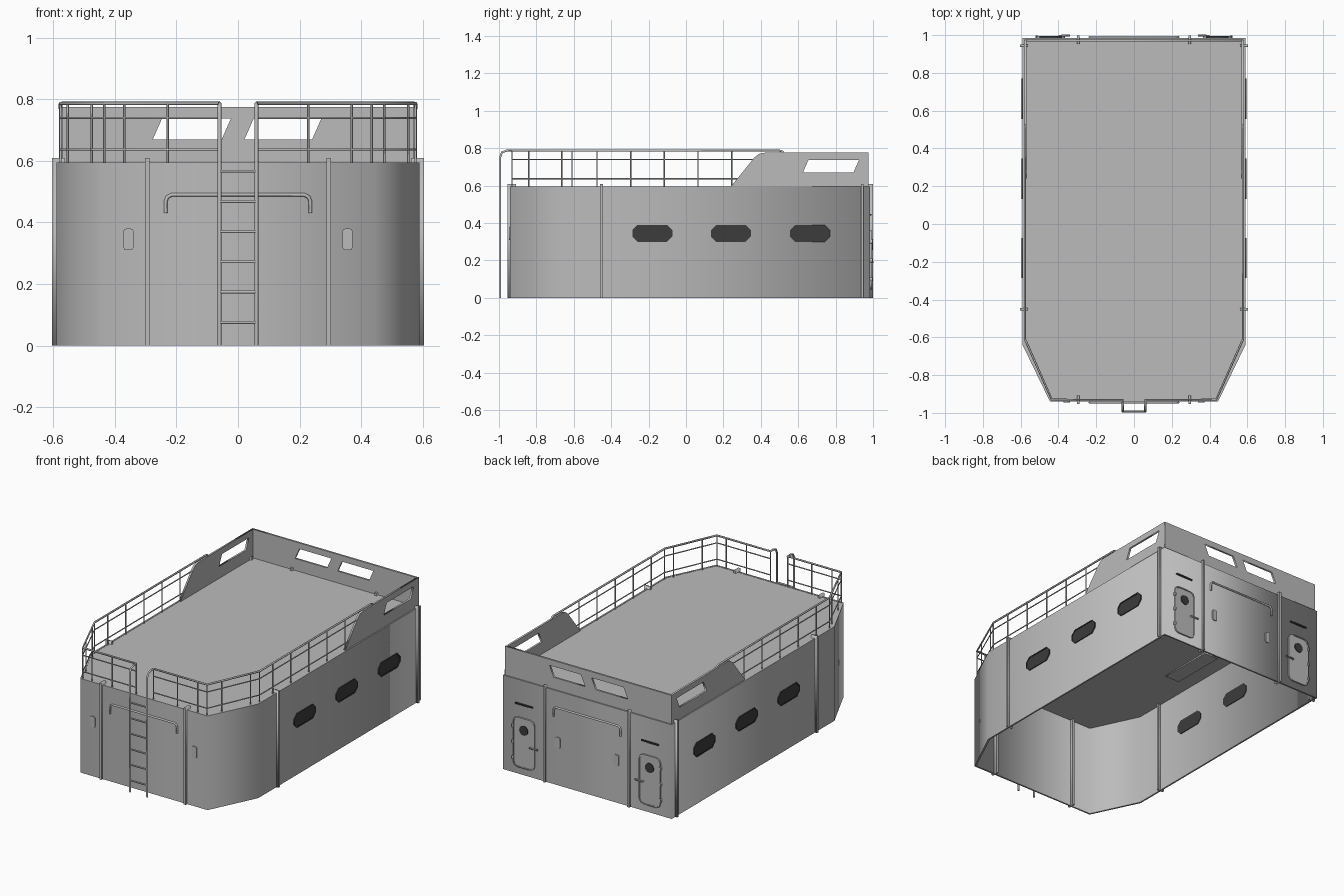
import bpy, math
from mathutils import Matrix, Vector

if "Cube" in bpy.data.objects:
    bpy.data.objects.remove(bpy.data.objects["Cube"])


def material(name, value):
    m = bpy.data.materials.new(name)
    m.use_nodes = True
    colour = (value, value, value, 1)
    m.diffuse_color = colour
    m.node_tree.nodes["Principled BSDF"].inputs["Base Color"].default_value = colour
    return m


GREY = material("hull grey", 0.5)
DARK = material("dark glass", 0.045)

W, FRONT, BACK, DECK = 0.59, -0.94, 0.985, 0.595
RAIL, LOW, MID = 0.787, 0.637, 0.74

# Wall frames: local x runs along the wall, local y is up, local z is outward
FACE_FRONT = Matrix.Translation((0, FRONT, 0)) @ Matrix.Rotation(math.pi / 2, 4, 'X')
FACE_BACK = (Matrix.Translation((0, BACK, 0)) @ Matrix.Rotation(math.pi, 4, 'Z')
             @ Matrix.Rotation(math.pi / 2, 4, 'X'))


def side_face(s):
    """Frame on the side wall, local x always along world +y."""
    return Matrix(((0, 0, s, s * W), (1, 0, 0, 0), (0, 1, 0, 0), (0, 0, 0, 1)))


def curve_mesh(name, loops, mat, dims, **settings):
    cu = bpy.data.curves.new(name, 'CURVE')
    cu.dimensions = dims
    for key, value in settings.items():
        setattr(cu, key, value)
    for pts in loops:
        sp = cu.splines.new('POLY')
        sp.points.add(len(pts) - 1)
        for p, co in zip(sp.points, pts):
            p.co = (*co, 0, 1) if len(co) == 2 else (*co, 1)
        sp.use_cyclic_u = dims == '2D'
    temp = bpy.data.objects.new(name + " path", cu)
    bpy.context.collection.objects.link(temp)
    graph = bpy.context.evaluated_depsgraph_get()
    mesh = bpy.data.meshes.new_from_object(temp.evaluated_get(graph))
    bpy.data.objects.remove(temp)
    mesh.materials.clear()
    mesh.materials.append(mat)
    ob = bpy.data.objects.new(name, mesh)
    bpy.context.collection.objects.link(ob)
    return ob


def panel(name, loops, frame, low, high, mat=GREY):
    """Flat plate from an outline plus holes, between two offsets of a frame."""
    ob = curve_mesh(name, loops, mat, '2D', fill_mode='BOTH', extrude=(high - low) / 2)
    ob.data.transform(frame @ Matrix.Translation((0, 0, (low + high) / 2)))
    if frame.determinant() < 0:
        ob.data.flip_normals()
    return ob


def tube(name, paths, radius, mat=GREY):
    ob = curve_mesh(name, paths, mat, '3D', bevel_depth=radius, bevel_resolution=1,
                    use_fill_caps=True)
    ob.data.shade_smooth()
    return ob


def rect(cx, cy, w, h, cut=0.0):
    """Rectangle with cut corners."""
    a, b = w / 2, h / 2
    if not cut:
        return [(cx - a, cy - b), (cx + a, cy - b), (cx + a, cy + b), (cx - a, cy + b)]
    q = [(a, b - cut), (a - cut * 0.3, b - cut * 0.3), (a - cut, b)]
    quads = [(1, 1, q), (-1, 1, q[::-1]), (-1, -1, q), (1, -1, q[::-1])]
    return [(cx + sx * x, cy + sy * y) for sx, sy, pts in quads for x, y in pts]


def octagon(cx, cy, w, h, c):
    a, b = w / 2, h / 2
    half = [(a, c - b), (a, b - c), (a - c, b), (c - a, b)]
    return [(cx + x, cy + y) for x, y in half + [(-x, -y) for x, y in half]]


def disc(cx, cy, r, n=16):
    return [(cx + r * math.cos(i * math.tau / n), cy + r * math.sin(i * math.tau / n))
            for i in range(n)]


def slanted(x0, x1, lean):
    return [(x0, 0.67), (x1, 0.67), (x1 + lean, 0.738), (x0 + lean, 0.738)]


def outline(inset):
    """Plan of the deckhouse with the front corners cut off."""
    w, f, k = W - inset, FRONT + inset, inset * 0.6
    right = [(w, BACK - inset), (w, -0.64 + k), (0.445 - k, f)]
    return right + [(-x, y) for x, y in right[::-1]]


# House walls, open at the bottom, and the deck
panel("house_walls", [outline(0), outline(0.01)], Matrix(), 0, DECK)
panel("deck", [outline(0.009)], Matrix(), DECK - 0.012, DECK - 0.002)
panel("underside_hatch", [rect(-0.43, 0.02, 0.1, 0.36)], Matrix(), DECK - 0.02, DECK - 0.012)

# Rear bulwark with slanted openings
for s, side in ((1, "left"), (-1, "right")):
    shape = [(0.24, DECK), (0.975, DECK), (0.975, 0.776), (0.42, 0.776), (0.39, 0.77), (0.365, 0.75)]
    panel(side + "_bulwark", [shape, slanted(0.625, 0.895, 0.03)], side_face(s), -0.02, -0.008)
panel("rear_bulwark", [rect(0, (DECK + 0.776) / 2, 1.162, 0.776 - DECK),
                       slanted(-0.241, -0.021, -0.03), slanted(0.053, 0.277, -0.03)],
      FACE_BACK, -0.02, -0.008)

# Vertical frame posts straddling the walls
for s, side in ((1, "left"), (-1, "right")):
    for y, place in ((-0.452, "front"), (0.943, "rear")):
        panel(f"{side}_{place}_post", [rect(y, 0.305, 0.014, 0.61)], side_face(s), -0.028, 0.014)
    for face, place in ((FACE_FRONT, "front"), (FACE_BACK, "rear")):
        panel(f"{place}_{side}_wall_post", [rect(0.295 * s, 0.305, 0.014, 0.61)], face, -0.032, 0.014)

# Side windows: dark panes with a bolted rim
for s, side in ((1, "left"), (-1, "right")):
    for i, y in enumerate((-0.18, 0.24, 0.663)):
        panel(f"{side}_window_{i + 1}", [octagon(y, 0.345, 0.214, 0.09, 0.028)],
              side_face(s), -0.014, 0.003, DARK)
        rim = [octagon(y, 0.345, 0.214, 0.09, 0.028), octagon(y, 0.345, 0.2, 0.076, 0.024)]
        panel(f"{side}_window_rim_{i + 1}", rim, side_face(s), 0.003, 0.006, DARK)

# Rain gutters and small access covers on the end walls
for face, place, cx, cz in ((FACE_FRONT, "front", 0.356, 0.345), (FACE_BACK, "rear", 0.205, 0.27)):
    half = [(0.235, 0.43), (0.235, 0.47), (0.229, 0.483), (0.215, 0.49)]
    path = half + [(-x, z) for x, z in half[::-1]]
    tube(place + "_gutter", [[face @ Vector((x, z, 0.004)) for x, z in path]], 0.006)
    for s, side in ((1, "left"), (-1, "right")):
        panel(f"{place}_{side}_cover", [rect(s * cx, cz, 0.034, 0.07, 0.01)], face, -0.002, 0.006)

# Rear doors with porthole, handle, hinges and a slot above
for s, side in ((1, "left"), (-1, "right")):
    x = 0.44 * s
    panel(side + "_door", [rect(x, 0.203, 0.15, 0.315, 0.03)], FACE_BACK, -0.002, 0.006)
    panel(side + "_door_rim", [rect(x, 0.203, 0.15, 0.315, 0.03), rect(x, 0.203, 0.138, 0.303, 0.027)],
          FACE_BACK, 0.006, 0.009)
    panel(side + "_porthole", [disc(x, 0.285, 0.03)], FACE_BACK, 0.006, 0.011, DARK)
    tube(side + "_door_handle", [[FACE_BACK @ Vector((x - s * dx, 0.19, dz))
                                  for dx, dz in ((0.045, 0.006), (0.045, 0.013), (0.1, 0.013))]], 0.005)
    panel(side + "_door_slot", [rect(x, 0.445, 0.12, 0.008)], FACE_BACK, 0, 0.008, DARK)
    for z in (0.1, 0.2, 0.3):
        panel(side + "_hinge", [rect(x + s * 0.075, z, 0.012, 0.02)], FACE_BACK, 0, 0.012)

# Deck railing, one run on each side
corner = [(0.06, -0.93), (0.435, -0.93), (0.577, -0.61)]
for s, side in ((1, "left"), (-1, "right")):
    def run(z, end):
        return [(s * x, y, z) for x, y in corner + [(0.577, end)]]

    ladder_side = [(0.06 * s, -0.993, z) for z in (0, 0.755)] + \
                  [(0.06 * s, -0.984, 0.778), (0.06 * s, -0.96, RAIL)]
    tail = [(0.577 * s, 0.515, RAIL - 0.004), (0.577 * s, 0.525, 0.77)]
    tube(side + "_top_rail", [ladder_side + run(RAIL, 0.5) + tail], 0.006)
    tube(side + "_lower_rails", [run(LOW, 0.285), run(MID, 0.365)], 0.0035)
    spots = corner + [(0.228, -0.93), (0.37, -0.93), (0.475, -0.84), (0.553, -0.665)]
    spots += [(0.577, -0.476 + 0.18 * i) for i in range(5)]
    tube(side + "_stanchions", [[(s * x, y, DECK - 0.005), (s * x, y, RAIL)] for x, y in spots], 0.004)

# Ladder rungs
tube("ladder_rungs", [[(-0.06, -0.993, z), (0.06, -0.993, z)]
                      for z in (0.075, 0.174, 0.272, 0.37, 0.468, 0.567)], 0.005)
